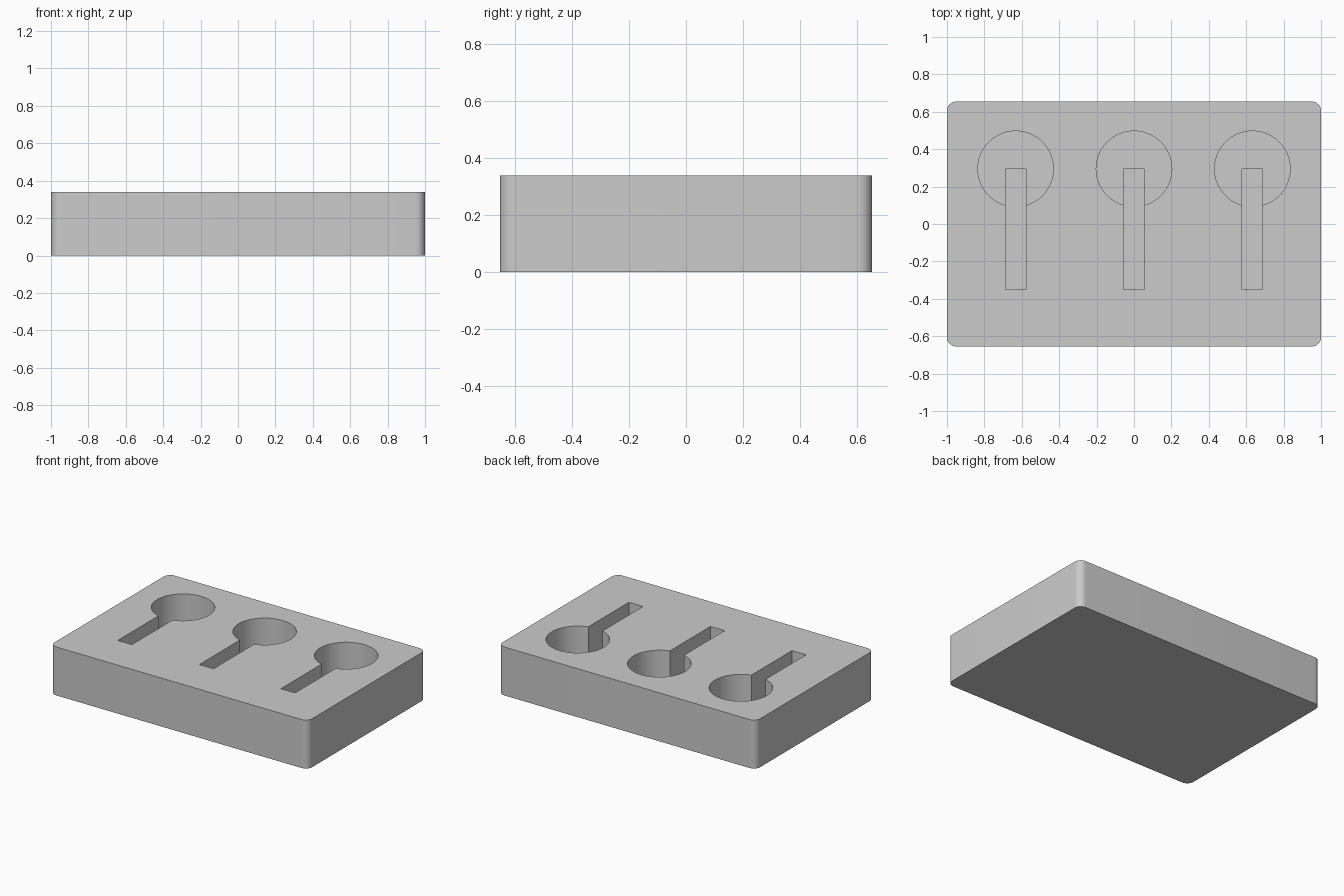
import bpy
import bmesh
from mathutils import Matrix

if "Cube" in bpy.data.objects:
    bpy.data.objects.remove(bpy.data.objects["Cube"], do_unlink=True)

WIDTH, DEPTH, HEIGHT = 2.0, 1.31, 0.34
POCKET_FLOOR, SLOT_FLOOR = 0.10, 0.07
POCKET_Y, POCKET_RADIUS = 0.295, 0.202
SLOT_FRONT, SLOT_WIDTH = -0.35, 0.11
SPACING = 0.633

grey = bpy.data.materials.new("light_grey")
grey.use_nodes = True
colour = (0.6, 0.6, 0.6, 1)
grey.diffuse_color = colour
grey.node_tree.nodes["Principled BSDF"].inputs["Base Color"].default_value = colour


def add_object(name, bm):
    mesh = bpy.data.meshes.new(name)
    bm.to_mesh(mesh)
    bm.free()
    mesh.materials.append(grey)
    obj = bpy.data.objects.new(name, mesh)
    bpy.context.collection.objects.link(obj)
    return obj


def box(name, size, centre):
    bm = bmesh.new()
    bmesh.ops.create_cube(bm, size=1, matrix=Matrix.Translation(centre) @ Matrix.Diagonal((*size, 1)))
    return add_object(name, bm)


def cylinder(name, radius, height, centre):
    bm = bmesh.new()
    bmesh.ops.create_cone(bm, cap_ends=True, segments=96, radius1=radius, radius2=radius,
                          depth=height, matrix=Matrix.Translation(centre))
    return add_object(name, bm)


def cut(target, cutter):
    cutter.hide_render = True
    mod = target.modifiers.new(cutter.name, "BOOLEAN")
    mod.operation = "DIFFERENCE"
    mod.solver = "EXACT"
    mod.object = cutter
    bpy.context.view_layer.objects.active = target
    bpy.ops.object.modifier_apply(modifier=mod.name)
    bpy.data.objects.remove(cutter, do_unlink=True)


# Block with rounded upright corners
block = box("holder_block", (WIDTH, DEPTH, HEIGHT), (0, 0, HEIGHT / 2))
bm = bmesh.new()
bm.from_mesh(block.data)
upright = [e for e in bm.edges if abs(e.verts[0].co.z - e.verts[1].co.z) > 0.1]
bmesh.ops.bevel(bm, geom=upright, offset=0.05, segments=10, profile=0.5, affect="EDGES")
bm.to_mesh(block.data)
bm.free()

# Three round pockets, each with a slightly deeper handle slot
top = HEIGHT + 0.1
for i in (-1, 0, 1):
    x = i * SPACING
    cut(block, cylinder("pocket_cutter", POCKET_RADIUS, top - POCKET_FLOOR,
                        (x, POCKET_Y, (top + POCKET_FLOOR) / 2)))
    cut(block, box("slot_cutter", (SLOT_WIDTH, POCKET_Y - SLOT_FRONT, top - SLOT_FLOOR),
                   (x, (POCKET_Y + SLOT_FRONT) / 2, (top + SLOT_FLOOR) / 2)))

bpy.ops.object.select_all(action="DESELECT")
block.select_set(True)
bpy.context.view_layer.objects.active = block
bpy.ops.object.shade_smooth_by_angle(angle=0.5)
